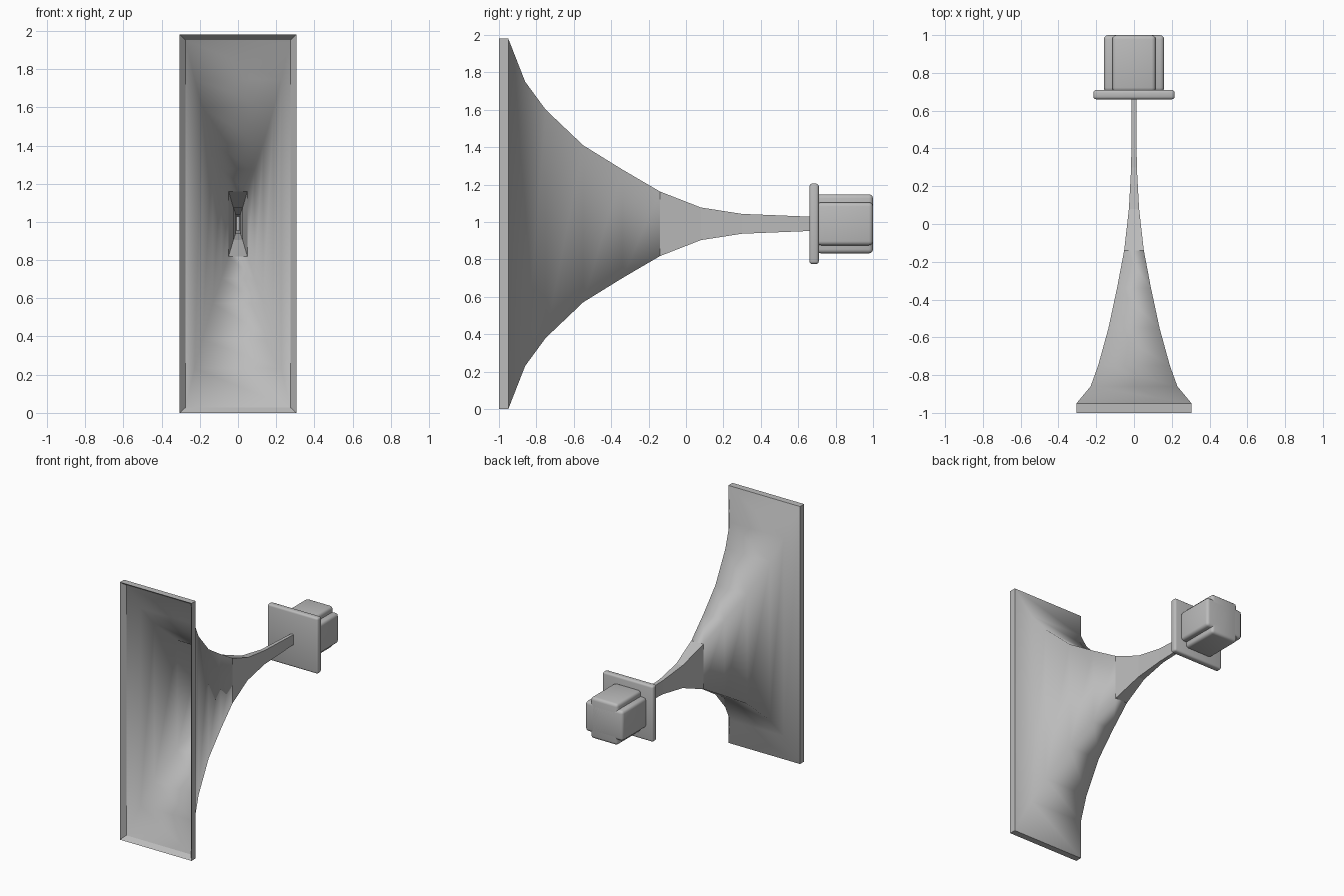
import bpy, bmesh
from mathutils import Vector

cube = bpy.data.objects.get("Cube")
if cube:
    bpy.data.objects.remove(cube, do_unlink=True)

MID = 0.99  # height of the horn axis

grey = bpy.data.materials.new("Satin grey")
grey.use_nodes = True
grey.diffuse_color = (0.5, 0.5, 0.5, 1)
grey.node_tree.nodes["Principled BSDF"].inputs["Base Color"].default_value = (0.5, 0.5, 0.5, 1)


def add_object(name, bm):
    mesh = bpy.data.meshes.new(name)
    bmesh.ops.recalc_face_normals(bm, faces=bm.faces)
    bm.to_mesh(mesh)
    bm.free()
    mesh.materials.append(grey)
    obj = bpy.data.objects.new(name, mesh)
    bpy.context.collection.objects.link(obj)
    return obj


def rounded_box(name, half_x, half_z, y0, y1, bevel):
    bm = bmesh.new()
    bmesh.ops.create_cube(bm, size=1)
    for v in bm.verts:
        v.co = Vector((v.co.x * 2 * half_x, (y0 + y1) / 2 + v.co.y * (y1 - y0),
                       MID + v.co.z * 2 * half_z))
    bmesh.ops.bevel(bm, geom=bm.edges[:], offset=bevel, segments=3,
                    profile=0.5, affect='EDGES')
    obj = add_object(name, bm)
    bpy.ops.object.select_all(action='DESELECT')
    obj.select_set(True)
    bpy.context.view_layer.objects.active = obj
    bpy.ops.object.shade_smooth_by_angle(angle=0.7)
    return obj


# Flared horn: (y, half width, half height) from mouth to throat
outer = [(-1, .305, .99), (-.95, .305, .99), (-.86, .23, .76), (-.75, .19, .61),
         (-.55, .135, .42), (-.34, .09, .29), (-.14, .052, .173),
         (.08, .027, .087), (.30, .015, .053), (.67, .012, .038)]
WALL = 0.003
inner = [(y, hx - WALL, hz - WALL) for y, hx, hz in outer[2:]]
lip = [(-.965, .275, .962)]
profile = outer + inner[::-1] + lip

bm = bmesh.new()
rings = [[bm.verts.new((sx * hx, y, MID + sz * hz))
          for sx, sz in ((-1, -1), (1, -1), (1, 1), (-1, 1))]
         for y, hx, hz in profile]
for i, ring in enumerate(rings):
    following = rings[(i + 1) % len(rings)]
    for k in range(4):
        n = (k + 1) % 4
        bm.faces.new((ring[k], ring[n], following[n], following[k]))
for f in bm.faces:
    f.smooth = True
# Crisp mouth rim and crisp narrow neck, soft corners on the flare
for e in bm.edges:
    ys = [v.co.y for v in e.verts]
    if max(ys) < -.94 or min(ys) > -.15:
        e.smooth = False
add_object("horn", bm)

# Mounting flange and driver housing with notched corners
rounded_box("flange", .215, .215, .66, .71, .015)
rounded_box("driver_upright_block", .115, .158, .70, 1.0, .022)
rounded_box("driver_wide_block", .16, .115, .70, 1.0, .022)
